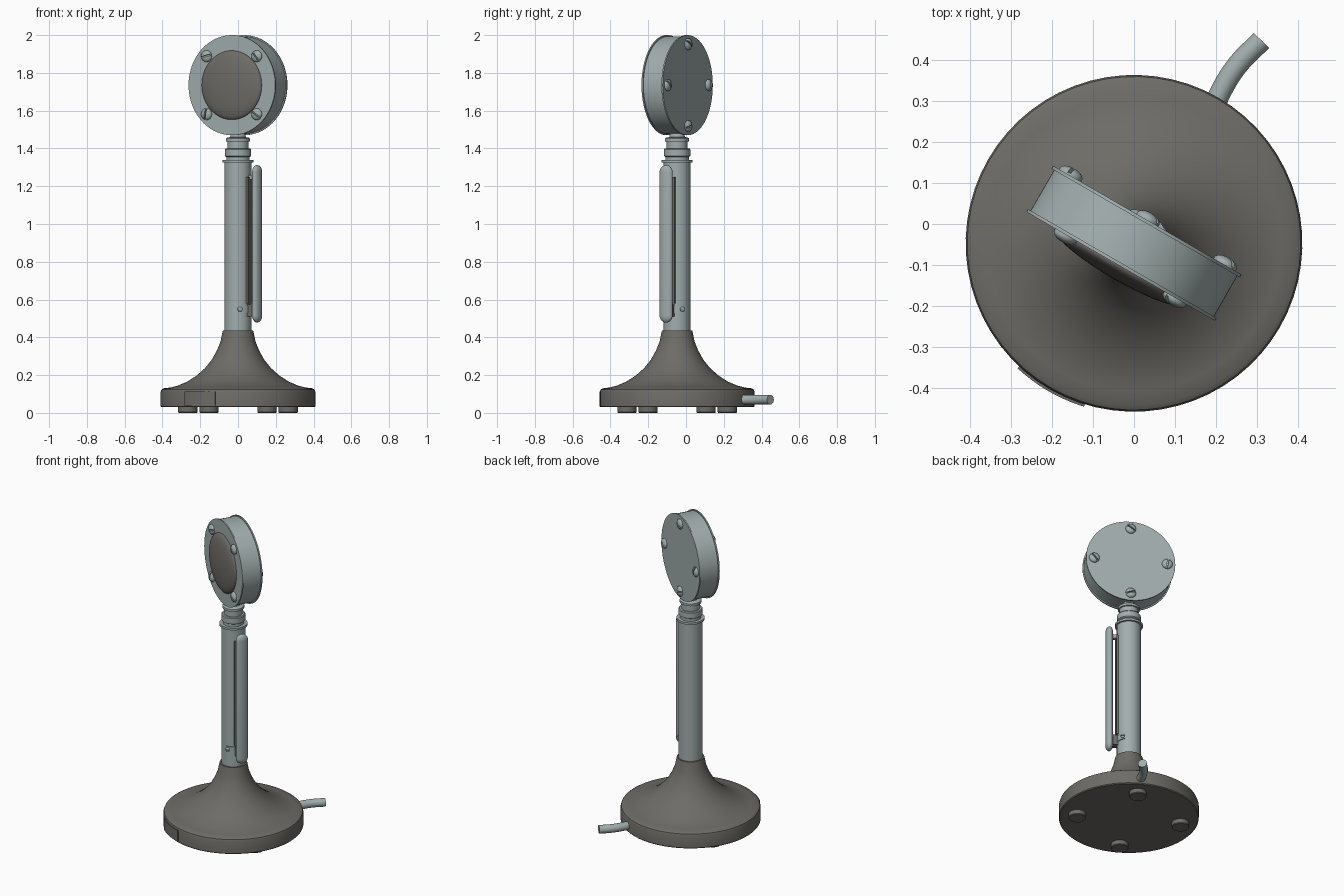
import bpy, bmesh, math
from mathutils import Matrix, Vector

cube = bpy.data.objects.get("Cube")
if cube:
    bpy.data.objects.remove(cube, do_unlink=True)

# The whole microphone is turned a little about its stand
ROOT = Matrix.Translation((0, -0.047, 0)) @ Matrix.Rotation(math.radians(-30), 4, 'Z')
TO_FRONT = Matrix.Rotation(math.radians(90), 4, 'X')
TO_BACK = Matrix.Rotation(math.radians(-90), 4, 'X')
HEAD = Matrix.Translation((0, 0, 1.735))


def material(name, color):
    m = bpy.data.materials.new(name)
    m.use_nodes = True
    m.diffuse_color = (*color, 1)
    m.node_tree.nodes["Principled BSDF"].inputs["Base Color"].default_value = (*color, 1)
    return m


STEEL = material("blue_grey_steel", (0.36, 0.42, 0.42))
DARK = material("warm_dark_grey", (0.155, 0.15, 0.135))


def finish(name, bm, mat, local=Matrix()):
    bmesh.ops.recalc_face_normals(bm, faces=bm.faces[:])
    me = bpy.data.meshes.new(name)
    bm.to_mesh(me)
    bm.free()
    me.materials.append(mat)
    me.shade_smooth()
    me.set_sharp_from_angle(angle=math.radians(32))
    ob = bpy.data.objects.new(name, me)
    bpy.context.collection.objects.link(ob)
    ob.matrix_world = ROOT @ local
    return ob


def spin(profile, start=0, sweep=360, steps=64):
    """Turn a profile of (radius, height) points about z."""
    bm = bmesh.new()
    verts = [bm.verts.new((r, 0, z)) for r, z in profile]
    edges = [bm.edges.new(p) for p in zip(verts, verts[1:])]
    bmesh.ops.spin(bm, geom=verts + edges, cent=(0, 0, 0), axis=(0, 0, 1),
                   angle=math.radians(sweep), steps=steps)
    bmesh.ops.remove_doubles(bm, verts=bm.verts[:], dist=1e-5)
    if sweep < 360:
        bmesh.ops.holes_fill(bm, edges=[e for e in bm.edges if e.is_boundary])
    bmesh.ops.rotate(bm, verts=bm.verts[:], matrix=Matrix.Rotation(math.radians(start), 3, 'Z'))
    return bm


def lathe(name, profile, mat, local=Matrix(), steps=64):
    return finish(name, spin(profile, steps=steps), mat, local)


def band(name, r0, r1, z0, z1, half, mid, mat):
    ring = [(r0, z0), (r1, z0), (r1, z1), (r0, z1), (r0, z0)]
    return finish(name, spin(ring, mid - half, 2 * half, 20), mat)


def box(name, lo, hi, mat):
    bm = bmesh.new()
    bmesh.ops.create_cube(bm, size=1)
    lo, hi = Vector(lo), Vector(hi)
    for v in bm.verts:
        v.co = (lo + hi) / 2 + v.co * (hi - lo)
    return finish(name, bm, mat)


def screw(name, local, r, h, turn):
    """Domed screw head with a slot between its two halves."""
    dome = [(r * math.cos(t * math.pi / 12), h * (0.25 + 0.75 * math.sin(t * math.pi / 12)))
            for t in range(6)] + [(0, h)]
    bm = bmesh.new()
    for side in (-1, 1):
        half = spin([(0, 0), (r, 0)] + dome, steps=24)
        bmesh.ops.bisect_plane(half, geom=half.verts[:] + half.edges[:] + half.faces[:],
                               plane_co=(side * r * 0.13, 0, 0), plane_no=(-side, 0, 0),
                               clear_outer=True)
        bmesh.ops.holes_fill(half, edges=[e for e in half.edges if e.is_boundary])
        piece = bpy.data.meshes.new("screw_half")
        half.to_mesh(piece)
        half.free()
        bm.from_mesh(piece)
        bpy.data.meshes.remove(piece)
    finish(name, bm, STEEL, local @ Matrix.Rotation(math.radians(turn), 4, 'Z'))
    lathe(name + "_floor", [(0, 0), (r * 0.97, 0), (r * 0.97, h * 0.3), (0, h * 0.3)],
          STEEL, local, 24)


# Flared base, feet, access plate and cable
lathe("base", [(0, 0.03), (0.405, 0.03), (0.41, 0.035), (0.41, 0.112), (0.406, 0.123),
               (0.395, 0.13), (0.36, 0.134), (0.32, 0.144), (0.27, 0.165), (0.22, 0.197),
               (0.175, 0.237), (0.14, 0.28), (0.112, 0.33), (0.092, 0.38), (0.082, 0.43),
               (0.08, 0.437), (0, 0.437)], DARK)
for i in range(4):
    a = math.radians(90 * i)
    lathe(f"foot_{i + 1}", [(0, 0), (0.048, 0), (0.051, 0.004), (0.051, 0.032), (0, 0.032)], DARK,
          Matrix.Translation((0.307 * math.cos(a), 0.307 * math.sin(a), 0)), 32)
band("base_plate", 0.407, 0.416, 0.04, 0.112, 13, -90, DARK)

curve = bpy.data.curves.new("cable", 'CURVE')
curve.dimensions = '3D'
curve.bevel_depth = 0.026
curve.bevel_resolution = 5
curve.use_fill_caps = True
path = curve.splines.new('BEZIER')
cable_points = [(0.006, 0.36), (-0.002, 0.434), (0.002, 0.506), (0.022, 0.583)]
path.bezier_points.add(len(cable_points) - 1)
for p, (x, y) in zip(path.bezier_points, cable_points):
    p.co = (x, y, 0.07)
    p.handle_left_type = p.handle_right_type = 'AUTO'
curve.materials.append(STEEL)
cable = bpy.data.objects.new("cable", curve)
bpy.context.collection.objects.link(cable)
cable.matrix_world = ROOT

# Stem with its stepped collar
lathe("stem", [(0, 0.42), (0.071, 0.42), (0.071, 1.325), (0, 1.325)], STEEL)
lathe("collar", [(0, 1.32), (0.082, 1.325), (0.082, 1.338), (0.062, 1.338), (0.062, 1.355),
                 (0.07, 1.36), (0.07, 1.395), (0.066, 1.4), (0.055, 1.4), (0.055, 1.437),
                 (0.064, 1.437), (0.064, 1.452), (0.058, 1.457), (0.042, 1.46),
                 (0.036, 1.485), (0, 1.485)], STEEL)

# Grip lever on the side of the stem, with its clip and pin
r = 0.038
end = [(r * math.sin(t * math.pi / 16), r * math.cos(t * math.pi / 16)) for t in range(9)]
capsule = [(x, 1.312 - r + z) for x, z in end] + [(x, 0.478 + r - z) for x, z in reversed(end)]
lathe("grip_lever", capsule, STEEL,
      Matrix.Translation((0.117, 0, 0)) @ Matrix.Diagonal((0.58, 1, 1, 1)), 32)
box("lever_strip", (0.06, -0.028, 0.58), (0.077, 0.028, 1.25), DARK)
box("lever_pin", (0.06, -0.012, 1.235), (0.11, 0.012, 1.26), STEEL)
box("lever_hinge", (0.06, -0.022, 0.51), (0.108, 0.022, 0.575), DARK)
band("lever_clip", 0.069, 0.076, 0.53, 0.568, 62, 0, STEEL)
for side in (-1, 1):
    spot = (Matrix.Rotation(math.radians(52 * side), 4, 'Z') @ Matrix.Translation((0.075, 0, 0.549))
            @ Matrix.Rotation(math.radians(90), 4, 'Y'))
    screw("clip_screw_left" if side > 0 else "clip_screw_right", spot, 0.013, 0.01, 0)

# Drum-shaped head with thin rims at both faces
lathe("head_drum", [(0, -0.065), (0.265, -0.065), (0.265, -0.057), (0.258, -0.057),
                    (0.258, 0.057), (0.265, 0.057), (0.265, 0.065), (0, 0.065)],
      STEEL, HEAD @ TO_FRONT, 80)
lathe("grille", [(0, 0.06), (0.183, 0.06)]
      + [(0.183 * math.cos(t * math.pi / 20), 0.066 + 0.034 * math.sin(t * math.pi / 20))
         for t in range(10)] + [(0, 0.1)], DARK, HEAD @ TO_FRONT)

# Four screws on each face
for i in range(4):
    for face, turn, offset in (("front", TO_FRONT, 45), ("back", TO_BACK, 0)):
        a = math.radians(90 * i + offset)
        place = HEAD @ turn @ Matrix.Translation((0.217 * math.cos(a), 0.217 * math.sin(a), 0.064))
        screw(f"{face}_screw_{i + 1}", place, 0.031, 0.021, 40 + 65 * i)
